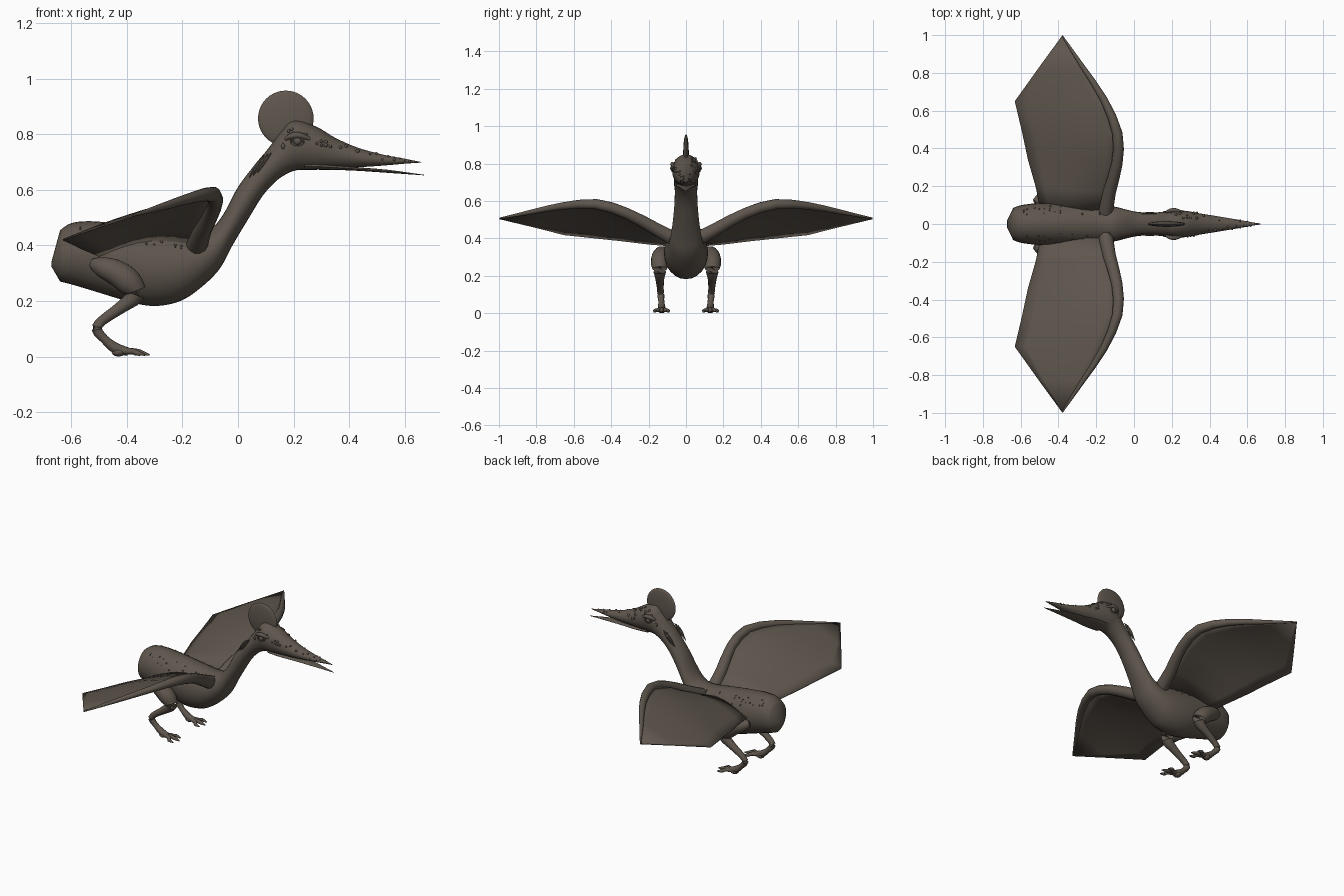
import bpy, bmesh, math, random
from mathutils import Vector, Matrix

if "Cube" in bpy.data.objects:
    bpy.data.objects.remove(bpy.data.objects["Cube"])
random.seed(4)

# One earthy skin colour for the whole animal
skin = bpy.data.materials.new("dark_brown_skin")
skin.use_nodes = True
SKIN = (0.115, 0.094, 0.075, 1)
skin.diffuse_color = SKIN
bsdf = skin.node_tree.nodes["Principled BSDF"]
bsdf.inputs["Base Color"].default_value = SKIN
bsdf.inputs["Roughness"].default_value = 0.8


def finish(name, bm, angle=50):
    bmesh.ops.recalc_face_normals(bm, faces=bm.faces)
    mesh = bpy.data.meshes.new(name)
    bm.to_mesh(mesh)
    bm.free()
    obj = bpy.data.objects.new(name, mesh)
    bpy.context.collection.objects.link(obj)
    mesh.materials.append(skin)
    bpy.ops.object.select_all(action="DESELECT")
    obj.select_set(True)
    bpy.context.view_layer.objects.active = obj
    bpy.ops.object.shade_smooth_by_angle(angle=math.radians(angle))
    return obj


def spline(points, steps):
    """Catmull-Rom through tuples of any length."""
    pts = [Vector(p) for p in points]
    out = []
    for i in range(len(pts) - 1):
        a, b, c = pts[max(i - 1, 0)], pts[i], pts[i + 1]
        d = pts[min(i + 2, len(pts) - 1)]
        for k in range(steps):
            t = k / steps
            out.append(0.5 * (2 * b + (c - a) * t + (2 * a - 5 * b + 4 * c - d) * t * t
                              + (3 * b - a - 3 * c + d) * t ** 3))
    return out + [pts[-1]]


def skin_rings(bm, rings):
    rows = [[bm.verts.new(p) for p in ring] for ring in rings]
    n = len(rows[0])
    for r, q in zip(rows, rows[1:]):
        for i in range(n):
            bm.faces.new((r[i], r[(i + 1) % n], q[(i + 1) % n], q[i]))
    bm.faces.new(rows[0])
    bm.faces.new(rows[-1])


def oval_point(ring, a):
    """Point on a section given by top x, z, bottom x, z and half width."""
    xt, zt, xb, zb, w = ring
    top, low = Vector((xt, 0, zt)), Vector((xb, 0, zb))
    return (top + low) / 2 + (top - low) / 2 * math.cos(a) + Vector((0, w * math.sin(a), 0))


def oval_loft(name, sections, n=24):
    bm = bmesh.new()
    skin_rings(bm, [[oval_point(s, math.tau * i / n) for i in range(n)] for s in sections])
    return finish(name, bm)


def add_tube(bm, path, n=12):
    """Round tube along points (x, y, z, radius)."""
    rings = []
    for i, p in enumerate(path):
        d = path[min(i + 1, len(path) - 1)].xyz - path[max(i - 1, 0)].xyz
        side = d.cross(Vector((0.31, 0.0, 1))).normalized()
        up = side.cross(d).normalized()
        rings.append([p.xyz + p[3] * (side * math.cos(math.tau * k / n) + up * math.sin(math.tau * k / n))
                      for k in range(n)])
    skin_rings(bm, rings)


def add_ball(bm, loc, scale, segments=10):
    m = Matrix.Translation(loc) @ Matrix.Diagonal((*scale, 1))
    bmesh.ops.create_uvsphere(bm, u_segments=segments, v_segments=max(6, segments // 2), radius=1, matrix=m)


def flip(points, s):
    return [(p[0], p[1] * s, *p[2:]) for p in points]


# Trunk, neck, head and upper beak as one loft
tail = [Vector((-.67, .345, -.672, .325, .02))]
trunk = spline([
    (-.64, .455, -.64, .27, .085), (-.60, .48, -.59, .257, .10),
    (-.53, .487, -.50, .23, .11), (-.42, .477, -.40, .20, .115),
    (-.30, .46, -.31, .182, .118), (-.20, .445, -.22, .195, .112),
    (-.13, .445, -.15, .235, .10), (-.085, .47, -.07, .31, .086),
    (-.045, .525, -.02, .40, .074), (0, .61, .04, .50, .064),
    (.06, .69, .09, .58, .06), (.11, .75, .145, .638, .062),
    (.155, .81, .20, .668, .068), (.20, .85, .24, .671, .074),
    (.28, .828, .29, .673, .068), (.35, .787, .35, .677, .056),
    (.43, .752, .43, .681, .043), (.52, .727, .52, .687, .028),
    (.60, .712, .60, .694, .014), (.66, .70, .66, .698, .002)], 4)
oval_loft("body_and_head", tail + trunk)

# Lower beak, slightly open
oval_loft("lower_beak", spline([
    (.24, .70, .24, .672, .05), (.32, .692, .32, .672, .053),
    (.42, .682, .42, .669, .040), (.54, .672, .54, .661, .023),
    (.67, .654, .67, .652, .002)], 3), 16)

# Thin round crest
bm = bmesh.new()
bmesh.ops.create_uvsphere(bm, u_segments=40, v_segments=12, radius=1,
                          matrix=Matrix.Translation((.172, 0, .857))
                          @ Matrix.Diagonal((.1, .015, .1, 1))
                          @ Matrix.Rotation(math.pi / 2, 4, "X"))
finish("crest", bm)

# Warts on beak and head, finer bumps along the back
for name, first, last, spread, count, size in (
        ("beak_warts", 50, 73, 1.45, 44, .008), ("back_bumps", 5, 24, 1.0, 54, .005)):
    bm = bmesh.new()
    for i in range(count):
        ring = trunk[random.randint(first, last)]
        s = 1 if i % 2 else -1
        r = size * random.uniform(.6, 1.1) * min(1, .45 + ring[4] * 9)
        add_ball(bm, oval_point(ring, s * random.uniform(.45, spread)), (r, r, r), 8)
    finish(name, bm)

ARM = [(-.15, .06, .395, .04), (-.13, .17, .455, .035), (-.09, .32, .535, .03),
       (-.088, .48, .583, .028), (-.16, .66, .573, .02),
       (-.27, .83, .54, .013), (-.38, .996, .507, .004)]
TRAIL = [(-.49, .06, .358), (-.52, .20, .37), (-.56, .34, .387), (-.59, .48, .402),
         (-.63, .65, .42), (-.505, .825, .464), (-.38, .996, .505)]
LEG = [(-.525, .115, .335, .018), (-.49, .13, .323, .037), (-.435, .137, .30, .047),
       (-.39, .14, .265, .048), (-.368, .14, .222, .034), (-.42, .14, .178, .023),
       (-.49, .137, .128, .018), (-.508, .135, .098, .019), (-.48, .132, .062, .016),
       (-.44, .13, .03, .02), (-.395, .13, .018, .015)]

for side, s in (("front", -1), ("back", 1)):
    # Wing arm
    bm = bmesh.new()
    add_tube(bm, spline(flip(ARM, s), 2))
    finish(side + "_wing_arm", bm)

    # Cambered wing membrane
    bm = bmesh.new()
    cols = 8
    grid = []
    for j, (a, t) in enumerate(zip(flip(ARM, s), flip(TRAIL, s))):
        a, t = Vector(a[:3]), Vector(t)
        camber = .035 * (1 - j / (len(ARM) - 1))
        grid.append([bm.verts.new(a.lerp(t, k / cols)
                                  + Vector((0, 0, camber * math.sin(math.pi * k / cols))))
                     for k in range(cols + 1)])
    for r, q in zip(grid, grid[1:]):
        for k in range(cols):
            bm.faces.new((r[k], r[k + 1], q[k + 1], q[k]))
    membrane = finish(side + "_wing_membrane", bm)
    solid = membrane.modifiers.new("thickness", "SOLIDIFY")
    solid.thickness = .006
    solid.offset = 0

    # Leg
    bm = bmesh.new()
    add_tube(bm, spline(flip(LEG, s), 3), 14)
    finish(side + "_leg", bm)

    # Foot: three long toes and a heel pad
    bm = bmesh.new()
    for tx, ty in ((-.335, .095), (-.318, .13), (-.335, .167)):
        toe = [(-.435, .13, .022, .014), ((tx - .42) / 2, (ty + .13) / 2, .018, .011),
               (tx - .03, ty, .013, .010), (tx, ty, .006, .003)]
        add_tube(bm, spline(flip(toe, s), 3), 8)
    add_ball(bm, (-.43, .13 * s, .016), (.026, .022, .016))
    finish(side + "_foot", bm)

    # Eye: ball, lid ring and brow ridge
    bm = bmesh.new()
    add_ball(bm, (.214, .07 * s, .775), (.015, .015, .015), 14)
    finish(side + "_eye", bm)
    bm = bmesh.new()
    lid = [Vector((.214 + .023 * math.cos(a), .073 * s, .774 + .015 * math.sin(a), .005))
           for a in (math.tau * k / 16 for k in range(17))]
    add_tube(bm, lid, 6)
    brow = [(.17, .062, .782, .006), (.19, .07, .793, .011),
            (.22, .072, .796, .012), (.26, .062, .782, .006)]
    add_tube(bm, spline(flip(brow, s), 3), 8)
    finish(side + "_eyelid", bm)

    # Ear bump and neck folds
    bm = bmesh.new()
    add_ball(bm, (.162, .064 * s, .757), (.007, .006, .011))
    for k in range(3):
        fold = [(.04 + .015 * k, .054, .645 + .008 * k, .002),
                (.07 + .013 * k, .058, .69 + .006 * k, .006),
                (.095 + .012 * k, .056, .725 + .004 * k, .002)]
        add_tube(bm, spline(flip(fold, s), 3), 6)
    finish(side + "_neck_folds", bm)
